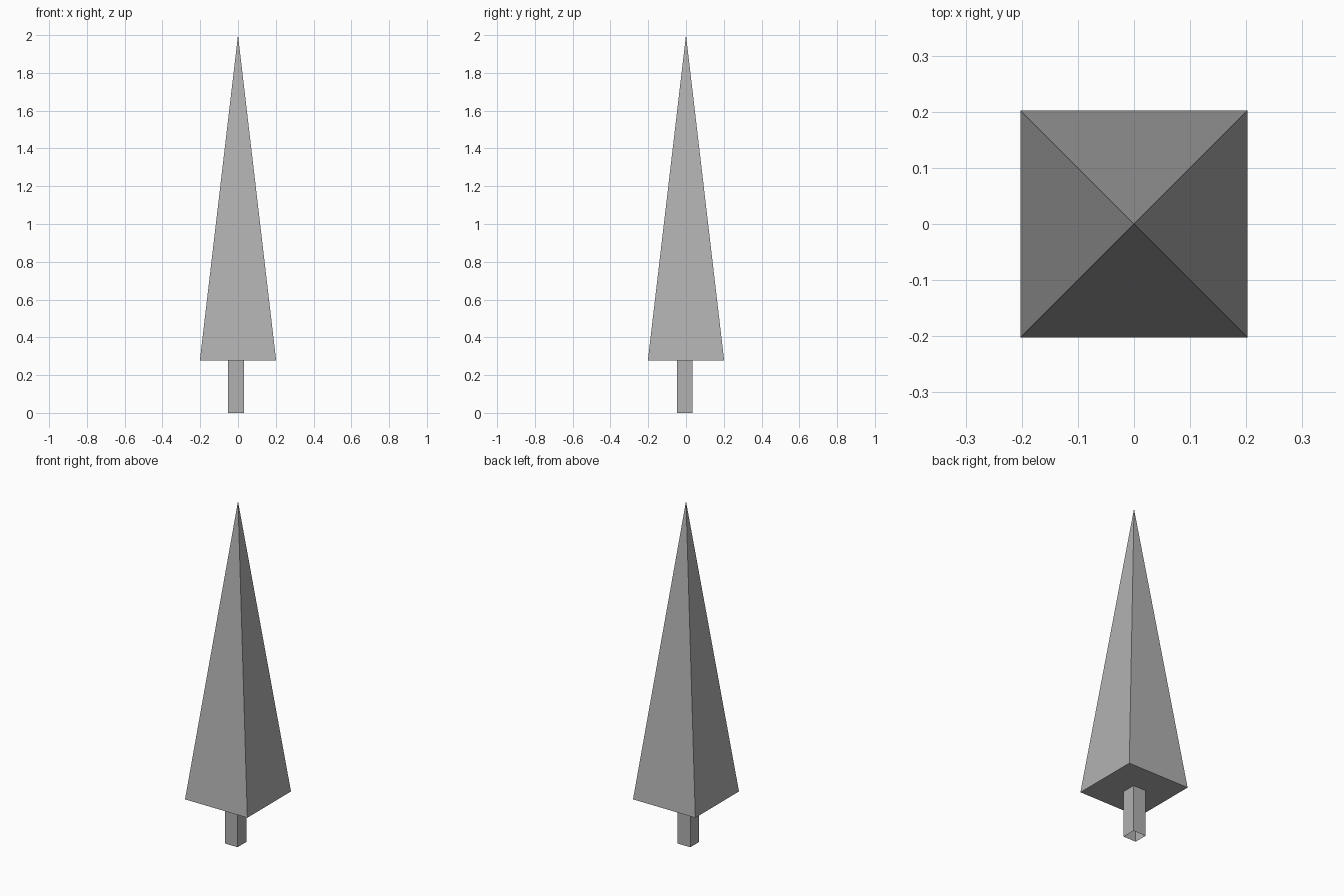
import bpy, bmesh

if "Cube" in bpy.data.objects:
    bpy.data.objects.remove(bpy.data.objects["Cube"])

# Dark grey shared by both parts
grey = bpy.data.materials.new("dark_grey")
grey.diffuse_color = (0.44, 0.44, 0.44, 1)
grey.use_nodes = True
grey.node_tree.nodes["Principled BSDF"].inputs["Base Color"].default_value = grey.diffuse_color


def finish(bm, name):
    mesh = bpy.data.meshes.new(name)
    bm.to_mesh(mesh)
    bm.free()
    mesh.materials.append(grey)
    obj = bpy.data.objects.new(name, mesh)
    bpy.context.collection.objects.link(obj)
    return obj


def square(bm, x0, x1, y0, y1, z):
    return [bm.verts.new(p) for p in ((x0, y0, z), (x1, y0, z), (x1, y1, z), (x0, y1, z))]


BASE_Z = 0.277

# Foliage: tall four-sided pyramid with a closed underside
bm = bmesh.new()
ring = square(bm, -0.202, 0.202, -0.202, 0.202, BASE_Z)
apex = bm.verts.new((0, 0, 2))
bm.faces.new(ring[::-1])
for i in range(4):
    bm.faces.new((ring[i], ring[(i + 1) % 4], apex))
finish(bm, "foliage")

# Trunk: slightly off-centre square tube, open at both ends
bm = bmesh.new()
trunk = (-0.052, 0.031, -0.048, 0.034)
low = square(bm, *trunk, 0)
high = square(bm, *trunk, BASE_Z)
for i in range(4):
    j = (i + 1) % 4
    bm.faces.new((low[i], low[j], high[j], high[i]))
finish(bm, "trunk")
